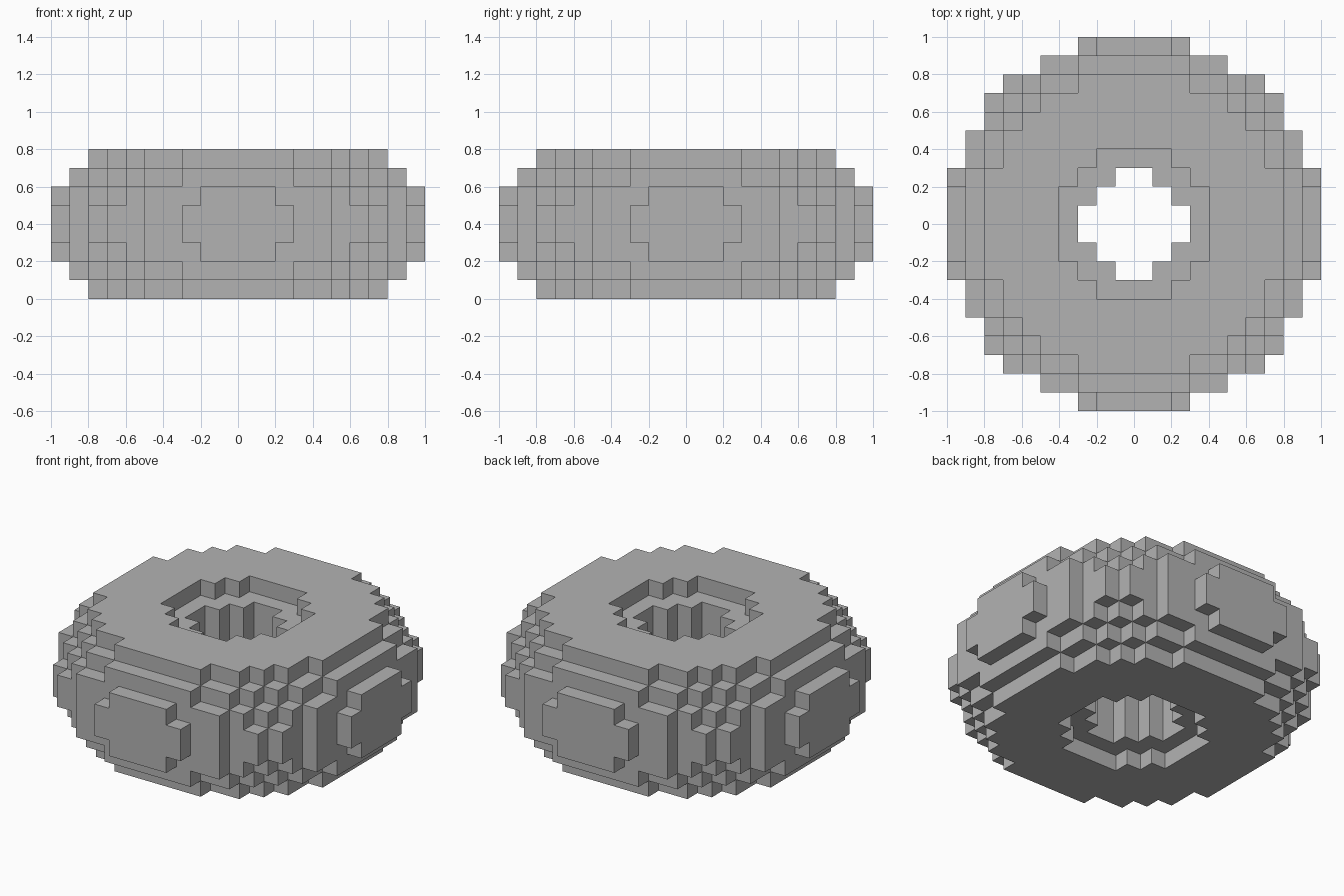
import bpy
import bmesh
from math import hypot
from mathutils import Vector

cube = bpy.data.objects.get("Cube")
if cube:
    bpy.data.objects.remove(cube, do_unlink=True)

CELL = 0.1
HALF = 10       # cells from the centre to the outer edge
LAYERS = 8

# Outer and inner radius of each layer, from the outermost layer to the middle
RADII = [(0.80, 0.405), (0.90, 0.27), (0.971, 0.27), (0.997, 0.27)]


def is_solid(i, j, k):
    """True when the block at grid position (i, j, k) belongs to the ring."""
    if not 0 <= k < LAYERS:
        return False
    outer, inner = RADII[min(k, LAYERS - 1 - k)]
    return inner < hypot(i + 0.5, j + 0.5) * CELL < outer


def add_block_side(bm, centre, axis, sign):
    """Add one square side of a block, facing outward along the axis."""
    normal, u, v = Vector(), Vector(), Vector()
    normal[axis] = sign
    u[(axis + 1) % 3] = 1
    v[(axis + 2) % 3] = sign
    corners = [(-1, -1), (1, -1), (1, 1), (-1, 1)]
    bm.faces.new([bm.verts.new((centre + (normal + u * a + v * b) / 2) * CELL)
                  for a, b in corners])


# Blocky ring: only the exposed sides of the blocks
bm = bmesh.new()
for k in range(LAYERS):
    for i in range(-HALF, HALF):
        for j in range(-HALF, HALF):
            if not is_solid(i, j, k):
                continue
            centre = Vector((i + 0.5, j + 0.5, k + 0.5))
            for axis in range(3):
                for sign in (-1, 1):
                    neighbour = [i, j, k]
                    neighbour[axis] += sign
                    if not is_solid(*neighbour):
                        add_block_side(bm, centre, axis, sign)
bmesh.ops.remove_doubles(bm, verts=bm.verts, dist=CELL / 100)

mesh = bpy.data.meshes.new("block_ring")
bm.to_mesh(mesh)
bm.free()
ring = bpy.data.objects.new("block_ring", mesh)
bpy.context.collection.objects.link(ring)

# Plain grey
grey = bpy.data.materials.new("plain_grey")
grey.use_nodes = True
colour = (0.45, 0.45, 0.45, 1)
grey.diffuse_color = colour
grey.node_tree.nodes["Principled BSDF"].inputs["Base Color"].default_value = colour
mesh.materials.append(grey)
